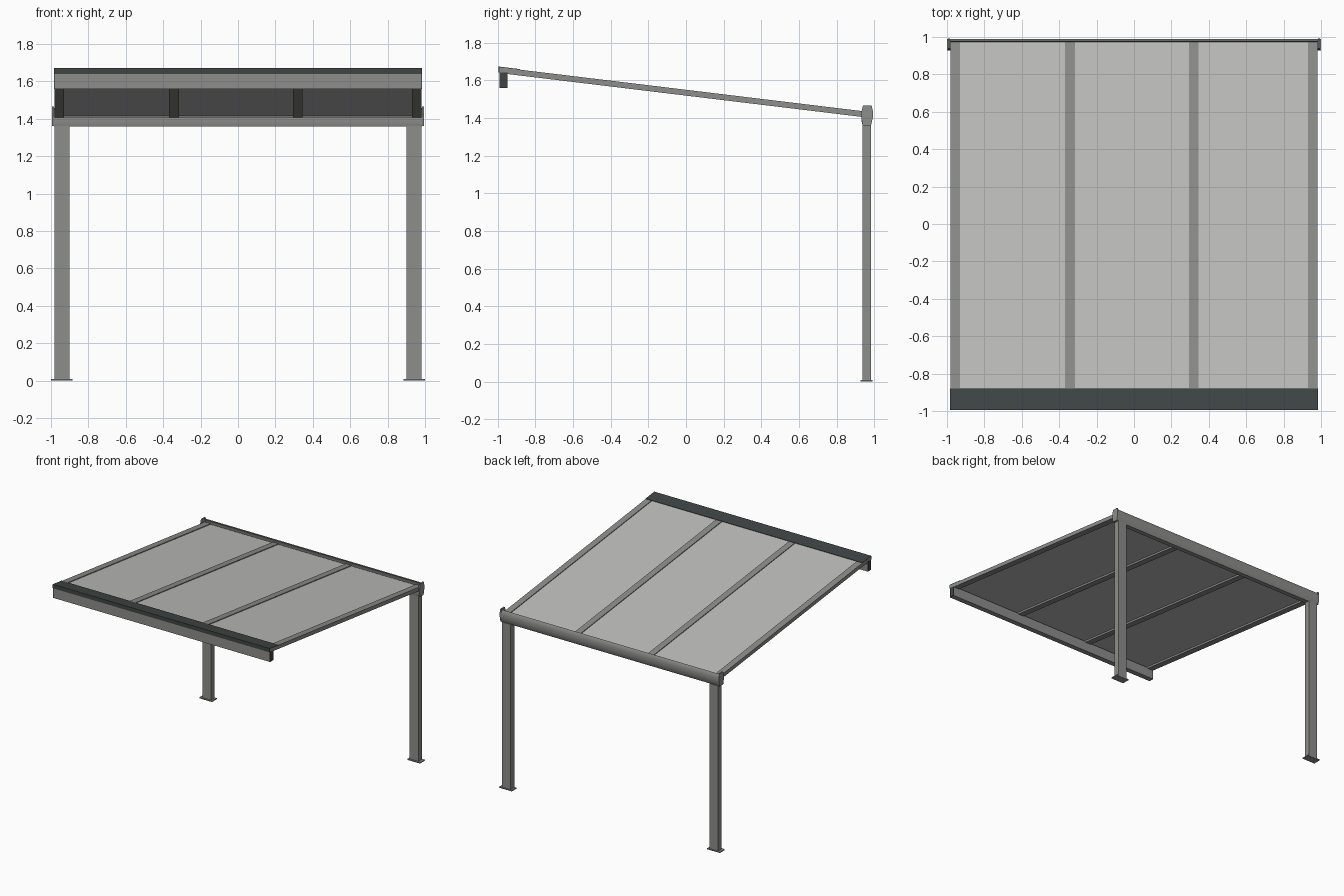
import bpy, bmesh, math
from mathutils import Matrix, Vector

cube = bpy.data.objects.get("Cube")
if cube:
    bpy.data.objects.remove(cube, do_unlink=True)


def material(name, rgb):
    m = bpy.data.materials.new(name)
    m.use_nodes = True
    m.diffuse_color = (*rgb, 1)
    m.node_tree.nodes["Principled BSDF"].inputs["Base Color"].default_value = (*rgb, 1)
    return m


GREY = material("aluminium grey", (0.27, 0.27, 0.265))
DARK = material("dark slate", (0.05, 0.062, 0.06))
PANEL = material("pale panel", (0.52, 0.52, 0.51))


def finish(name, bm, mat):
    bmesh.ops.recalc_face_normals(bm, faces=bm.faces)
    mesh = bpy.data.meshes.new(name)
    bm.to_mesh(mesh)
    bm.free()
    mesh.materials.append(mat)
    obj = bpy.data.objects.new(name, mesh)
    bpy.context.collection.objects.link(obj)
    return obj


def box(name, x, y, z, mat):
    """Box between (low, high) pairs on each axis."""
    bm = bmesh.new()
    size = [b - a for a, b in (x, y, z)]
    mid = [(a + b) / 2 for a, b in (x, y, z)]
    bmesh.ops.create_cube(bm, size=1, matrix=Matrix.Translation(mid) @ Matrix.Diagonal((*size, 1)))
    return finish(name, bm, mat)


def extrude_x(name, profile, x, mat):
    """Sweep a closed (y, z) outline along x."""
    bm = bmesh.new()
    face = bm.faces.new([bm.verts.new((x[0], y, z)) for y, z in profile])
    new = bmesh.ops.extrude_face_region(bm, geom=[face])["geom"]
    bmesh.ops.translate(bm, vec=(x[1] - x[0], 0, 0),
                        verts=[v for v in new if isinstance(v, bmesh.types.BMVert)])
    return finish(name, bm, mat)


# Roof slope: height of the rafter top at a given depth
FRONT, BACK = -0.99, 0.975


def roof(y):
    return 1.669 - 0.121 * (y - FRONT)


def sloped(name, x, y, low, high, mat):
    """Slab following the roof, offset from the rafter top."""
    return extrude_x(name, [(y[0], roof(y[0]) + low), (y[1], roof(y[1]) + low),
                            (y[1], roof(y[1]) + high), (y[0], roof(y[0]) + high)], x, mat)


# Rafters
rafters = [-0.956, -0.342, 0.32, 0.956]
for i, x in enumerate(rafters):
    sloped(f"rafter_{i + 1}", (x - 0.026, x + 0.026), (FRONT, BACK), -0.031, 0, GREY)

# Roof panels between the rafters
for i, (a, b) in enumerate(zip(rafters, rafters[1:])):
    sloped(f"roof_panel_{i + 1}", (a + 0.026, b - 0.026), (FRONT + 0.01, BACK), -0.016, -0.006, PANEL)

# Flashing over the front edge, folded down over the rafter ends
sloped("front_flashing", (-0.983, 0.983), (FRONT, -0.88), 0, 0.003, DARK)
box("flashing_fold", (-0.983, 0.983), (FRONT - 0.004, FRONT), (1.64, 1.672), DARK)

# Wall beam under the front edge, with dark end plates
box("wall_beam", (-0.98, 0.98), (FRONT, -0.948), (1.56, 1.64), GREY)
for side, s in (("left", 1), ("right", -1)):
    box(f"wall_beam_end_{side}", sorted((s * 0.98, s * 0.984)), (FRONT, -0.948), (1.56, 1.64), DARK)

# Gutter: open channel with a bulging outer wall
outer = [(0.934, 1.408), (0.932, 1.38), (0.938, 1.357), (0.976, 1.357),
         (0.985, 1.375), (0.99, 1.40), (0.99, 1.425), (0.986, 1.445), (0.978, 1.458)]
inner = [(0.974, 1.454), (0.981, 1.443), (0.985, 1.425), (0.985, 1.40),
         (0.98, 1.377), (0.973, 1.362), (0.942, 1.362), (0.938, 1.38), (0.94, 1.408)]
gutter = extrude_x("gutter", outer + inner, (-0.983, 0.983), GREY)

# Gutter end caps
cap = [(0.939, 1.465), (0.985, 1.465), (0.991, 1.44), (0.991, 1.40), (0.982, 1.36),
       (0.938, 1.36), (0.93, 1.40), (0.93, 1.43)]
for side, s in (("left", 1), ("right", -1)):
    extrude_x(f"gutter_cap_{side}", cap, sorted((s * 0.983, s * 0.994)), GREY)

    # Posts and base plates
    box(f"post_{side}", sorted((s * 0.90, s * 0.98)), (0.937, 0.983), (0, 1.36), GREY)
    box(f"base_plate_{side}", sorted((s * 0.885, s * 1.0)), (0.927, 0.99), (0, 0.008), GREY)

# Soften the gutter curve
bpy.ops.object.select_all(action="DESELECT")
gutter.select_set(True)
bpy.context.view_layer.objects.active = gutter
bpy.ops.object.shade_smooth_by_angle(angle=math.radians(35))
